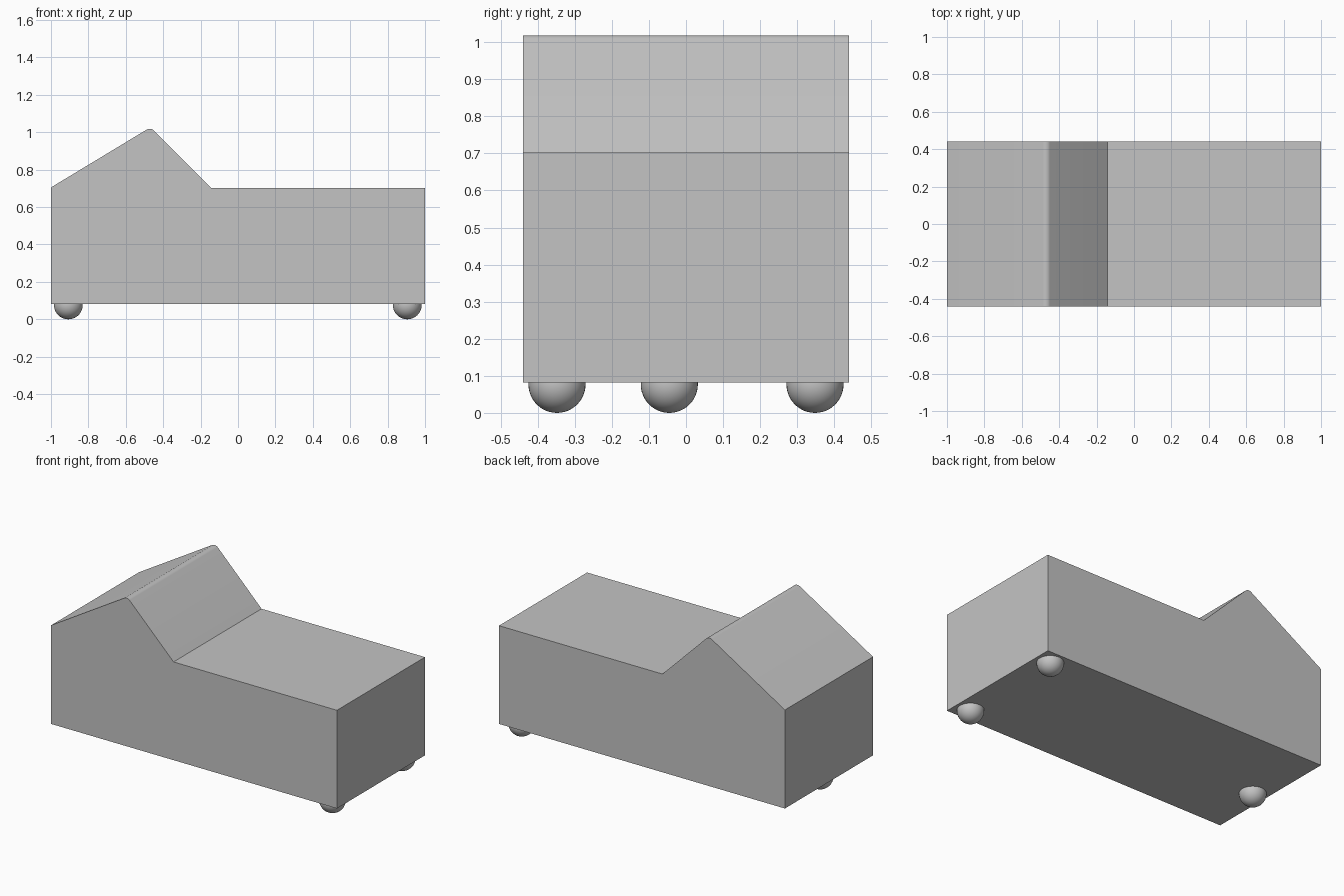
import bpy
import bmesh
import math

cube = bpy.data.objects.get("Cube")
if cube:
    bpy.data.objects.remove(cube, do_unlink=True)

GREY = (0.55, 0.55, 0.55, 1.0)
grey = bpy.data.materials.new("light_grey")
grey.use_nodes = True
grey.diffuse_color = GREY
grey.node_tree.nodes["Principled BSDF"].inputs["Base Color"].default_value = GREY

HALF_DEPTH = 0.44
BASE_Z = 0.082
FOOT_RADIUS = 0.077


def add_object(name, bm):
    mesh = bpy.data.meshes.new(name)
    bm.to_mesh(mesh)
    bm.free()
    mesh.materials.append(grey)
    obj = bpy.data.objects.new(name, mesh)
    bpy.context.collection.objects.link(obj)
    bpy.ops.object.select_all(action="DESELECT")
    obj.select_set(True)
    bpy.context.view_layer.objects.active = obj
    bpy.ops.object.shade_smooth_by_angle(angle=math.radians(25))
    return obj


# Body: side profile extruded from front to back, with a rounded ridge
profile = [(-1, BASE_Z), (1, BASE_Z), (1, 0.703), (-0.143, 0.703),
           (-0.467, 1.027), (-1, 0.705)]
bm = bmesh.new()
front = bm.faces.new([bm.verts.new((x, -HALF_DEPTH, z)) for x, z in profile])
extruded = bmesh.ops.extrude_face_region(bm, geom=[front], use_keep_orig=True)
new_verts = [g for g in extruded["geom"] if isinstance(g, bmesh.types.BMVert)]
bmesh.ops.translate(bm, verts=new_verts, vec=(0, 2 * HALF_DEPTH, 0))
bmesh.ops.recalc_face_normals(bm, faces=bm.faces[:])
ridge = [e for e in bm.edges if all(v.co.z > 1 for v in e.verts)]
bmesh.ops.bevel(bm, geom=ridge, offset=0.024, offset_type="OFFSET",
                segments=8, profile=0.5, affect="EDGES")
add_object("body", bm)

# Three ball feet: a pair at one end, a single one at the other
feet = {"foot_left_front": (0.905, -0.348),
        "foot_left_back": (0.905, 0.348),
        "foot_right": (-0.907, -0.045)}
for name, (x, y) in feet.items():
    bm = bmesh.new()
    bmesh.ops.create_uvsphere(bm, u_segments=40, v_segments=24, radius=FOOT_RADIUS)
    foot = add_object(name, bm)
    foot.location = (x, y, FOOT_RADIUS)
